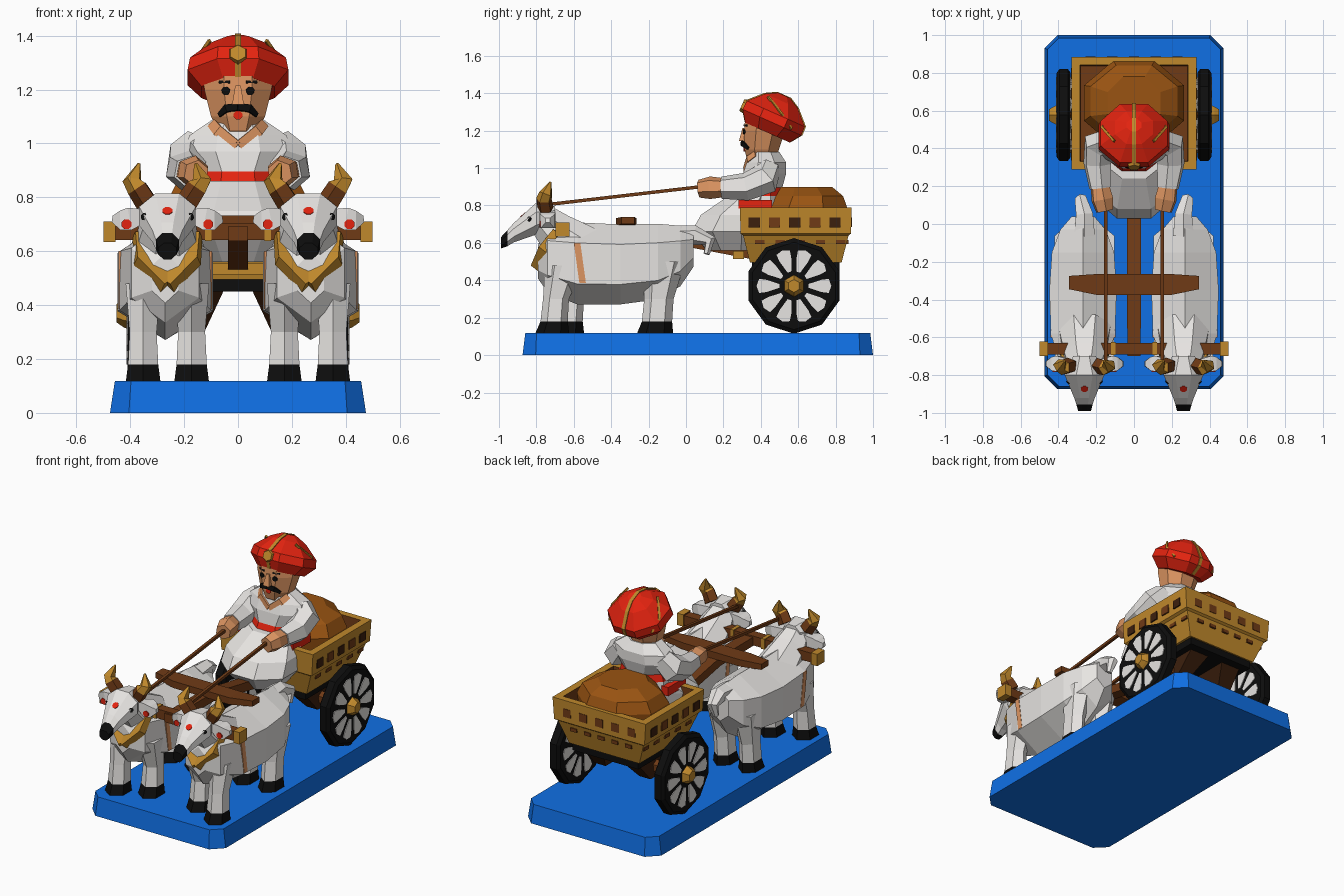
import bpy, bmesh, math
from mathutils import Vector, Matrix

if "Cube" in bpy.data.objects:
    bpy.data.objects.remove(bpy.data.objects["Cube"])

COLS = {"white": (.80, .78, .76), "blue": (.005, .16, .78), "red": (.78, .017, .005),
        "gold": (.53, .25, .025), "brown": (.16, .043, .008), "sack_brown": (.32, .088, .006),
        "skin": (.72, .30, .12), "black": (.004, .004, .004), "dark_brown": (.045, .014, .004)}
MATS = {}
for k, c in COLS.items():
    MATS[k] = bpy.data.materials.new(k)
    MATS[k].diffuse_color = (*c, 1)


def skin_rings(name, rings, mat):
    """Bridge closed rings; mat is one colour or one colour per segment."""
    mats = mat if isinstance(mat, list) else [mat] * (len(rings) - 1)
    me = bpy.data.meshes.new(name)
    slots = list(dict.fromkeys(mats))
    for m in slots:
        me.materials.append(MATS[m])
    bm = bmesh.new()
    vs = [[bm.verts.new(p) for p in r] for r in rings]
    n = len(rings[0])
    for i, m in enumerate(mats):
        for j in range(n):
            k = (j + 1) % n
            bm.faces.new((vs[i][j], vs[i][k], vs[i + 1][k], vs[i + 1][j])).material_index = slots.index(m)
    bm.faces.new(vs[0]).material_index = slots.index(mats[0])
    bm.faces.new(vs[-1]).material_index = slots.index(mats[-1])
    bmesh.ops.recalc_face_normals(bm, faces=bm.faces)
    bm.to_mesh(me)
    bm.free()
    ob = bpy.data.objects.new(name, me)
    bpy.context.collection.objects.link(ob)
    return ob


def ring(n, a, b):
    r = 1 / math.cos(math.pi / n)
    return [(a * r * math.cos((i + .5) * 2 * math.pi / n), b * r * math.sin((i + .5) * 2 * math.pi / n))
            for i in range(n)]


def loft(name, axis, stations, mat, n=8):
    """Stations (x, y, z, a, b): flat rings perpendicular to the axis."""
    put = {"x": lambda u, v: (0, u, v), "y": lambda u, v: (u, 0, v), "z": lambda u, v: (u, v, 0)}[axis]
    return skin_rings(name, [[Vector(s[:3]) + Vector(put(u, v)) for u, v in ring(n, s[3], s[4])]
                             for s in stations], mat)


def tube(name, pts, mat, n=6):
    """Points (x, y, z, r): a tube following a path."""
    P = [Vector(p[:3]) for p in pts]
    t0 = (P[1] - P[0]).normalized()
    q = Vector((0, 0, 1)).rotation_difference(t0)
    rings = []
    for i, p in enumerate(P):
        t = (P[min(i + 1, len(P) - 1)] - P[max(i - 1, 0)]).normalized()
        q = t0.rotation_difference(t) @ q
        t0 = t
        rings.append([p + q @ Vector((u, v, 0)) for u, v in ring(n, pts[i][3], pts[i][3])])
    return skin_rings(name, rings, mat)


def disc(name, p, nrm, r, mat, inner=.01, outer=.004):
    p, d = Vector(p), Vector(nrm).normalized()
    return tube(name, [(*(p - d * inner), r), (*(p + d * outer), r)], mat, 8)


def box(name, x, y, z, hx, hy, hz, mat):
    return loft(name, "z", [(x, y, z - hz, hx, hy), (x, y, z + hz, hx, hy)], mat, 4)


# base plate with cut corners
def plate(z, hx, hy, c, cy=.063):
    return [(sx * (hx - (c if k else 0)), cy + sy * (hy - (0 if k else c)), z)
            for sx, sy, ks in ((1, 1, (0, 1)), (-1, 1, (1, 0)), (-1, -1, (0, 1)), (1, -1, (1, 0))) for k in ks]


skin_rings("base", [plate(0, .475, .937, .07), plate(.118, .457, .922, .06)], "blue")

# oxen: six-sided bodies with a spine ridge
for side in (-1, 1):
    X = side * .27
    loft("ox_body", "y", [(X, -.79, .50, .05, .08), (X, -.74, .52, .125, .16), (X, -.58, .49, .17, .19),
                          (X, -.35, .485, .178, .185), (X, -.15, .50, .165, .175), (X, -.03, .53, .12, .14),
                          (X, .04, .57, .06, .085)], "white", 6)
    X = side * .262
    tube("ox_tail", [(X, -.06, .63, .055), (X, .05, .64, .045), (X + side * .02, .13, .61, .03),
                     (X + side * .03, .11, .54, .015)], "white")
    tube("ox_neck", [(X, -.56, .56, .14), (X, -.70, .66, .11), (X, -.78, .74, .08)], "white", 8)
    loft("ox_head", "y", [(X, -.70, .75, .06, .055), (X, -.80, .73, .105, .085), (X, -.92, .655, .055, .052),
                          (X, -.955, .625, .043, .043), (X, -.99, .60, .034, .03)],
         ["white", "white", "white", "black"])
    disc("forehead_dot", (X, -.872, .748), (0, -.65, .75), .019, "red")
    for s in (-1, 1):
        disc("ox_eye", (X + s * .086, -.838, .728), (s * .7, -.65, .2), .013, "black", .012)
        tube("ox_ear", [(X + s * .07, -.74, .735, .02), (X + s * .14, -.74, .72, .042),
                        (X + s * .175, -.74, .715, .036), (X + s * .205, -.74, .72, .012)], "white", 4)
        disc("ear_inside", (X + s * .152, -.78, .70), (0, -1, 0), .018, "red", .012)
        tube("ox_horn", [(X + s * .075, -.75, .78, .036), (X + s * .11, -.76, .835, .034),
                         (X + s * .13, -.75, .86, .03), (X + s * .105, -.725, .925, .005)],
             ["brown", "gold", "gold"], 5)
        tube("neck_garland", [(X + s * .105, -.69, .66, .02), (X + s * .095, -.755, .57, .026),
                              (X, -.795, .475, .026)], "gold", 4)
        # painted band down the shoulder
        xo = X + s * .004 + side * .008
        skin_rings("shoulder_band", [[(xo + s * (.166 + d), y, z) for y, z in
                                      ((-.60, .60), (-.565, .60), (-.535, .385), (-.57, .385))]
                                     for d in (-.006, .003)], "skin")
        # legs: hooves are the lowest segment
        fx, fy = X + s * .09, -.665 - s * side * .04
        loft("front_leg", "z", [(fx, fy - .01, .118, .064, .078), (fx, fy, .18, .056, .063),
                                (fx, fy + .01, .30, .05, .06), (fx, -.65, .48, .065, .09)],
             ["black", "white", "white"], 6)
        loft("hind_leg", "z", [(fx, -.165, .118, .06, .083), (fx, -.155, .18, .052, .07),
                               (fx, -.145, .30, .05, .068), (fx, -.12, .50, .068, .10)],
             ["black", "white", "white"], 6)

# yoke, cross plank and draw pole
loft("yoke", "x", [(x, -.66, .672, r, r) for x, r in
                   ((-.5, .038), (-.455, .038), (-.454, .03), (.454, .03), (.455, .038), (.5, .038))],
     ["gold", "brown", "brown", "brown", "gold"], 4)
for s in (-1, 1):
    box("yoke_ring", s * .11, -.66, .672, .012, .034, .034, "gold")
loft("cross_plank", "x", [(-.345, -.31, .72, .035, .018), (-.2, -.32, .71, .055, .022),
                          (.2, -.32, .71, .055, .022), (.345, -.31, .72, .035, .018)], "brown", 4)
loft("draw_pole", "y", [(0, -.70, .665, .035, .028), (0, -.30, .665, .037, .028), (0, .42, .53, .037, .03)],
     "brown", 4)

# cart body: outer walls then inner recess
CY = .587
loft("cart_body", "z", [(0, CY, .495, .25, .245), (0, CY, .64, .305, .282), (0, CY, .65, .322, .296),
                        (0, CY, .79, .332, .298), (0, CY, .79, .285, .255), (0, CY, .67, .28, .25)],
     ["gold", "gold", "gold", "gold", "brown"], 4)
box("cart_underside", 0, CY, .475, .235, .235, .025, "black")
for s in (-1, 1):
    loft("axle_block", "z", [(s * .16, CY, .31, .04, .06), (s * .12, CY, .46, .07, .19)], "dark_brown", 4)
    loft("axle", "x", [(s * .12, .577, .37, .035, .035), (s * .36, .577, .37, .035, .035)], "brown", 6)
box("foot_board", 0, .28, .535, .12, .03, .022, "gold")

# dark openings painted along the cart walls
for i in range(5):
    y = .365 + i * .108
    for s in (-1, 1):
        box("wall_opening", s * .325, y, .71, .008, .03, .027, "brown" if i % 2 else "dark_brown")
        box("lower_opening", s * .29, y + .03, .605, .008, .025, .011, "brown")
    x = (i - 2) * .115
    box("back_opening", x, .8795, .71, .027, .0075, .026, "brown")
    box("back_lower_opening", x * .85, .861, .605, .022, .008, .011, "brown")

# wheels with pale panels between dark spokes
for s in (-1, 1):
    def wheel_ring(x, r, n=10):
        return (s * x, .577, .37, r, r)
    loft("wheel", "x", [wheel_ring(.335, .222), wheel_ring(.35, .243), wheel_ring(.395, .243),
                        wheel_ring(.41, .222)], "black", 10)
    loft("hub", "x", [wheel_ring(.40, .055), wheel_ring(.425, .045), wheel_ring(.45, .03)], "gold", 6)
    for i in range(10):
        a = i * math.pi / 5
        pts = [(.078, -.13), (.078, .13), (.15, .22), (.19, .20), (.20, 0), (.19, -.20), (.15, -.22)]
        for x0, x1 in ((.408, .414), (.331, .337)):
            skin_rings("wheel_panel", [[(s * x, .577 + r * math.cos(a + t), .37 + r * math.sin(a + t))
                                        for r, t in pts] for x in (x0, x1)], "white")

# sack load
loft("sack", "z", [(0, .64, .66, .25, .21), (0, .64, .78, .265, .225), (0, .65, .85, .23, .19),
                   (0, .64, .90, .14, .14)], "sack_brown")

# driver: skirt, torso with sash, collar
loft("skirt", "z", [(0, .24, .56, .14, .13), (0, .22, .66, .22, .19), (0, .26, .75, .215, .18),
                    (0, .36, .86, .15, .12)], "white")
loft("torso", "z", [(0, .40, .80, .16, .125), (0, .40, .85, .155, .125), (0, .405, .895, .145, .11),
                    (0, .42, .97, .20, .115), (0, .43, 1.03, .18, .105), (0, .42, 1.085, .10, .08)],
     ["white", "red", "white", "white", "white"])
for s in (-1, 1):
    box("sash_side", s * .16, .37, .80, .035, .09, .028, "red")
    tube("collar", [(s * .09, .38, 1.07, .018), (s * .07, .345, 1.045, .02), (0, .325, .99, .018)], "skin", 4)
    tube("sleeve", [(s * .135, .44, 1.0, .06), (s * .185, .42, .94, .075), (s * .195, .32, .90, .066),
                    (s * .18, .19, .895, .052)], "white", 6)
    tube("hand", [(s * .18, .20, .895, .045), (s * .168, .13, .895, .053), (s * .155, .07, .89, .042)], "skin", 6)
    tube("rein", [(s * .15, .12, .905, .009), (s * .15, -.74, .805, .009)], "brown", 4)

# driver head and face
loft("head", "z", [(0, .42, 1.02, .075, .075), (0, .405, 1.05, .075, .08), (0, .405, 1.10, .10, .092),
                   (0, .42, 1.2, .125, .11), (0, .44, 1.3, .13, .12)], "skin")
loft("nose", "z", [(0, .305, 1.145, .022, .022), (0, .312, 1.215, .01, .01)], "skin", 4)
disc("mouth", (0, .312, 1.105), (0, -1, 0), .016, "red")
for s in (-1, 1):
    disc("eye", (s * .045, .311, 1.195), (s * .1, -1, 0), .015, "black")
    tube("eyebrow", [(s * .03, .312, 1.228, .005), (s * .07, .325, 1.228, .005)], "black", 4)
    tube("moustache", [(0, .305, 1.135, .013), (s * .04, .311, 1.13, .014), (s * .068, .335, 1.105, .008)],
         "black", 4)

# turban with centre stripe, tilted back
prof = ((-.09, .135, .13), (-.03, .187, .172), (.02, .178, .17), (.095, .10, .095), (.128, .04, .035))
parts = [loft("turban", "z", [(0, 0, z, a, b) for z, a, b in prof], "red"),
         loft("turban_stripe", "z", [(0, 0, z + .003, .011, b + .005) for z, a, b in prof], "gold", 4),
         loft("turban_jewel", "y", [(0, -.15, -.008, .038, .038), (0, -.185, -.012, .028, .028)], "gold", 6)]
for s in (-1, 1):
    parts.append(tube("turban_fold", [(s * .105, -.075, .087, .006), (s * .168, .03, .03, .007),
                                      (s * .15, .11, -.02, .006)], "gold", 4))
for ob in parts:
    ob.data.transform(Matrix.Translation((0, .472, 1.272)) @ Matrix.Rotation(math.radians(-24), 4, "X"))

for m in bpy.data.materials:
    if m.users and not m.is_grease_pencil:
        m.use_nodes = True
        m.node_tree.nodes["Principled BSDF"].inputs["Base Color"].default_value = m.diffuse_color
